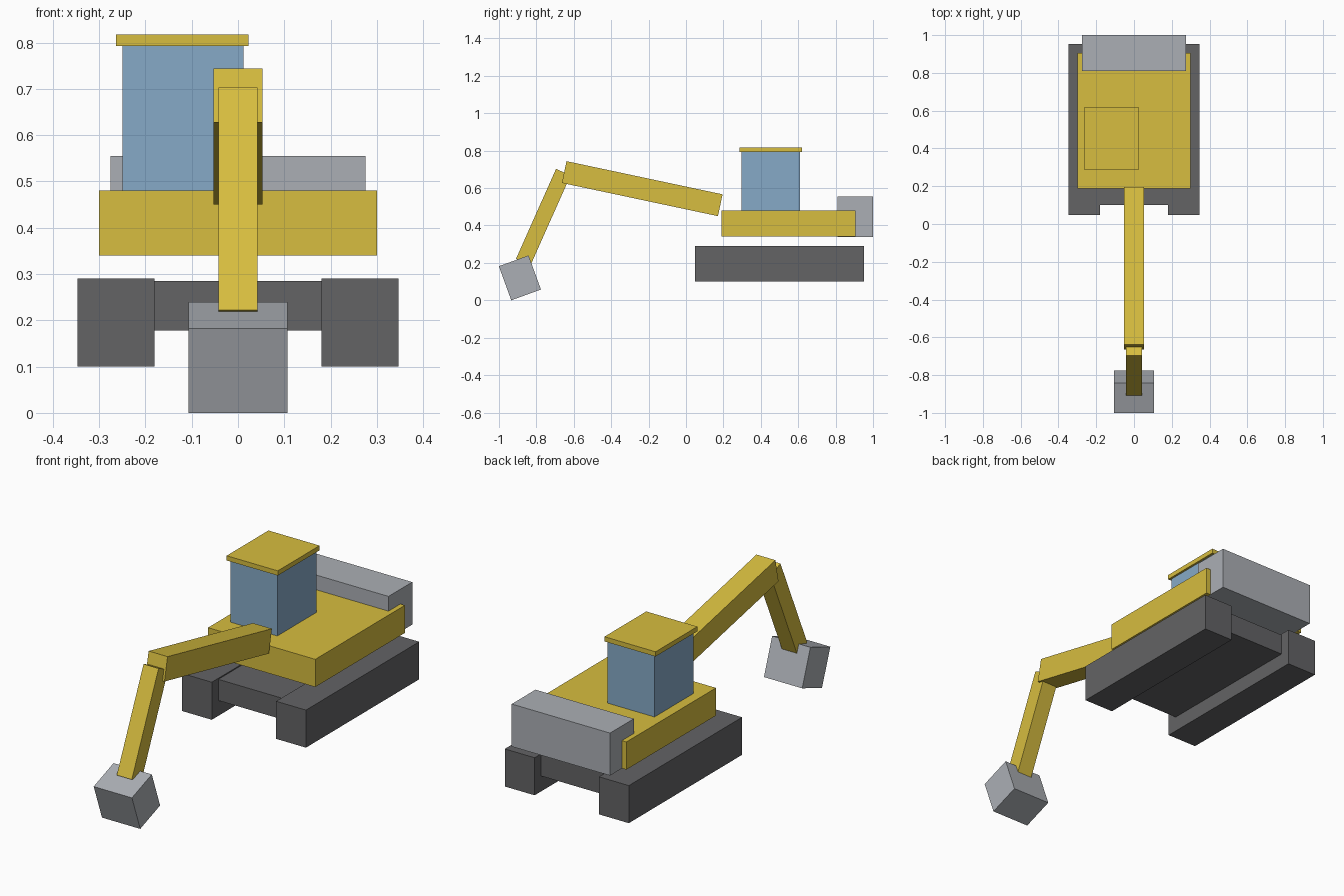
import bpy
from math import radians
from mathutils import Matrix

cube = bpy.data.objects.get("Cube")
if cube:
    bpy.data.objects.remove(cube, do_unlink=True)


def material(name, rgb):
    mat = bpy.data.materials.new(name)
    mat.use_nodes = True
    colour = (*rgb, 1.0)
    mat.diffuse_color = colour
    mat.node_tree.nodes["Principled BSDF"].inputs["Base Color"].default_value = colour
    return mat


yellow = material("machine_yellow", (0.68, 0.51, 0.05))
glass = material("cab_blue", (0.24, 0.40, 0.57))
steel = material("steel_grey", (0.41, 0.43, 0.46))
rubber = material("track_dark_grey", (0.125, 0.125, 0.13))


def box(name, centre, size, mat, tilt=0):
    """Box of a given size, tilted about the x axis in degrees."""
    bpy.ops.mesh.primitive_cube_add(size=1, location=centre)
    obj = bpy.context.object
    obj.name = obj.data.name = name
    obj.data.transform(Matrix.Rotation(radians(tilt), 4, "X") @ Matrix.Diagonal((*size, 1)))
    obj.data.materials.append(mat)
    return obj


# Undercarriage
for side, sign in (("left", 1), ("right", -1)):
    box(f"{side}_track", (sign * 0.2635, 0.5, 0.195), (0.167, 0.905, 0.19), rubber)
box("track_frame", (0, 0.5, 0.231), (0.36, 0.8, 0.107), rubber)

# Upper body
box("body_deck", (0, 0.547, 0.41), (0.6, 0.716, 0.14), yellow)
box("counterweight", (0, 0.905, 0.447), (0.55, 0.19, 0.215), steel)

# Operator cab
box("cab", (-0.119, 0.453, 0.637), (0.262, 0.312, 0.314), glass)
box("cab_roof", (-0.12, 0.452, 0.805), (0.286, 0.334, 0.024), yellow)

# Digging arm
box("boom", (0, -0.234, 0.597), (0.106, 0.853, 0.119), yellow, -12)
box("stick", (0, -0.763, 0.445), (0.084, 0.085, 0.526), yellow, -24)
box("bucket", (0, -0.888, 0.12), (0.214, 0.169, 0.194), steel, 20)
